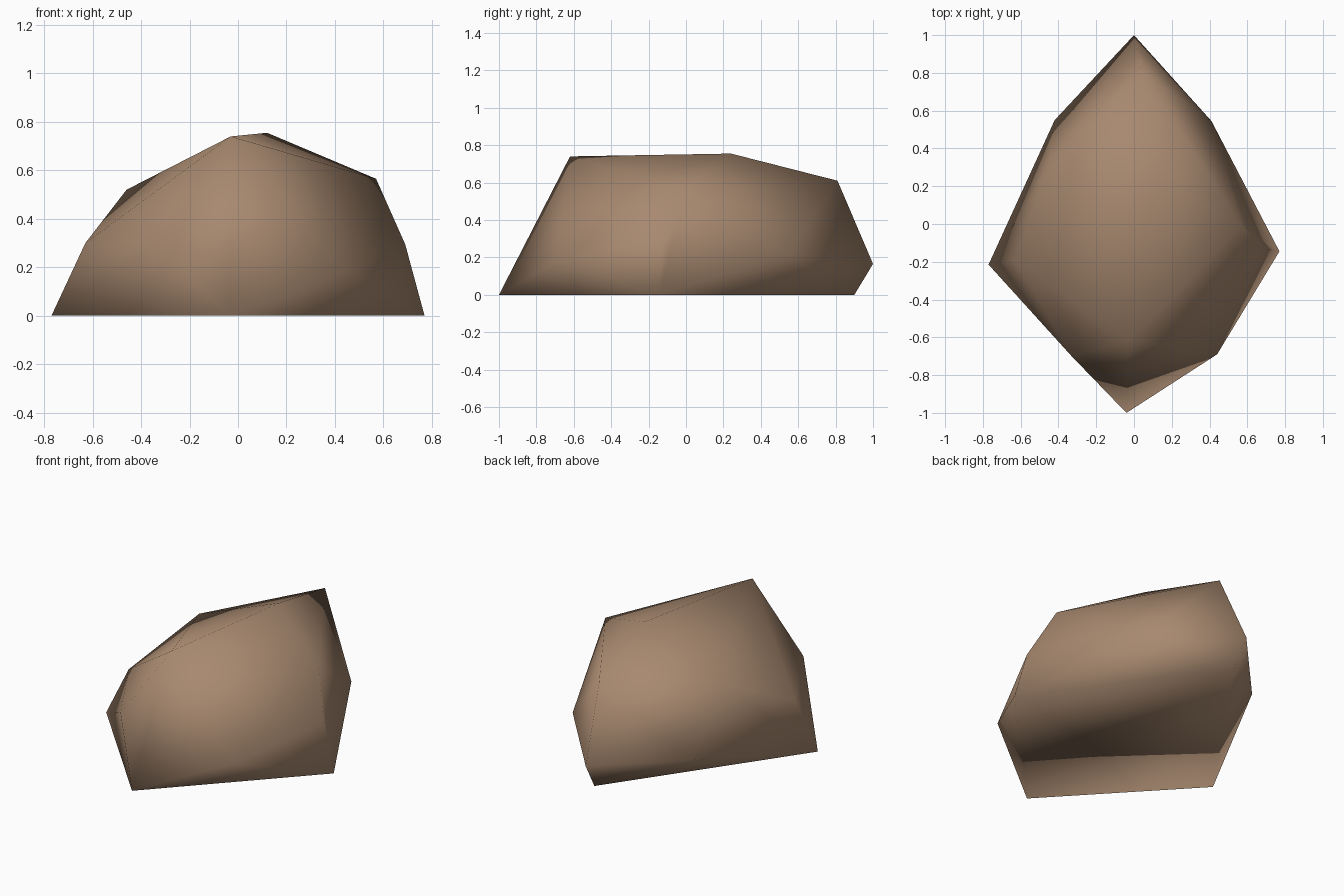
import bpy, bmesh

if "Cube" in bpy.data.objects:
    bpy.data.objects.remove(bpy.data.objects["Cube"])

# Corner points of the boulder, ring by ring
base = [(-.04, -1, 0), (.77, -.145, 0), (.01, .9, 0), (-.77, -.215, 0)]
lower = [(.44, -.69, .18), (.41, .545, .22), (0, 1, .165), (-.42, .55, .145)]
middle = [(-.33, -.70, .30), (.69, -.13, .295), (-.63, -.19, .30), (-.46, .27, .52)]
top = [(-.03, -.62, .74), (.12, .24, .755), (.57, -.01, .565), (.04, .81, .61)]

# Boulder: convex hull wrapped round the points
bm = bmesh.new()
for p in base + lower + middle + top:
    bm.verts.new(p)
bmesh.ops.convex_hull(bm, input=bm.verts[:])
bmesh.ops.recalc_face_normals(bm, faces=bm.faces[:])
for f in bm.faces:
    f.smooth = True
mesh = bpy.data.meshes.new("boulder")
bm.to_mesh(mesh)
bm.free()
boulder = bpy.data.objects.new("boulder", mesh)
bpy.context.collection.objects.link(boulder)

# Brown stone
stone = bpy.data.materials.new("brown stone")
stone.diffuse_color = (.39, .25, .16, 1)
stone.use_nodes = True
stone.node_tree.nodes["Principled BSDF"].inputs["Base Color"].default_value = stone.diffuse_color
mesh.materials.append(stone)
